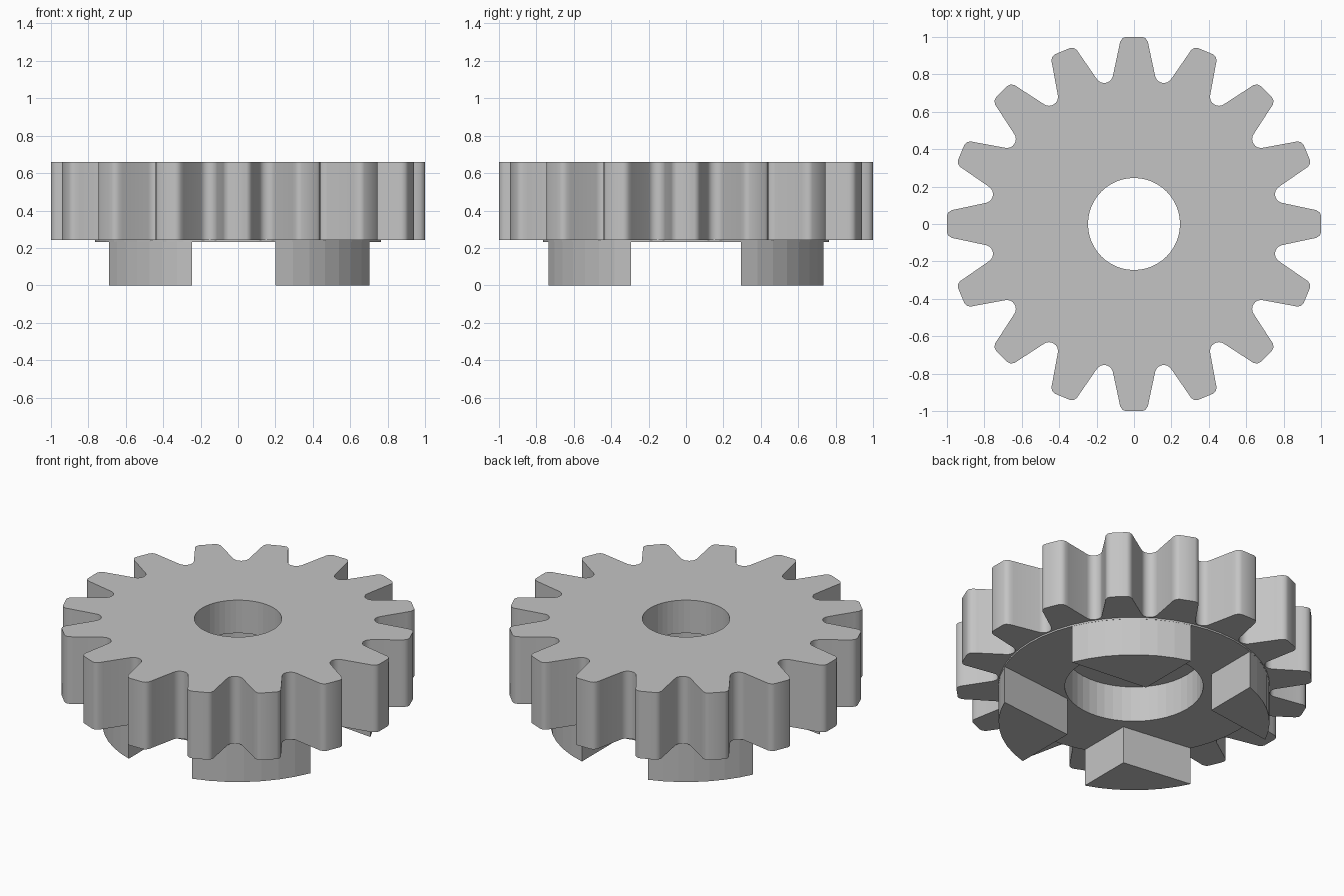
import bpy, bmesh, math

if "Cube" in bpy.data.objects:
    bpy.data.objects.remove(bpy.data.objects["Cube"])

SEG = 48
steel = bpy.data.materials.new("plain_grey")
steel.diffuse_color = (0.55, 0.55, 0.55, 1)
steel.use_nodes = True
steel.node_tree.nodes["Principled BSDF"].inputs["Base Color"].default_value = steel.diffuse_color


def finish(bm, name):
    bmesh.ops.recalc_face_normals(bm, faces=bm.faces[:])
    me = bpy.data.meshes.new(name)
    bm.to_mesh(me)
    bm.free()
    me.materials.append(steel)
    ob = bpy.data.objects.new(name, me)
    bpy.context.collection.objects.link(ob)
    return ob


def ring(bm, pts, z):
    vs = [bm.verts.new((x, y, z)) for x, y in pts]
    es = [bm.edges.new((vs[i - 1], vs[i])) for i in range(len(vs))]
    return vs, es


def bridge(bm, a, b, smooth=False):
    n = len(a[0])
    for i in range(n):
        j = (i + 1) % n
        f = bm.faces.new((a[0][i], a[0][j], b[0][j], b[0][i]))
        f.smooth = smooth


def circle(r):
    return [(r * math.cos(2 * math.pi * i / SEG), r * math.sin(2 * math.pi * i / SEG))
            for i in range(SEG)]


# half tooth profile (pointing up): tip, rounded corner, flank, root fillet
half = [(0.045, 1.0), (0.062, 0.993), (0.074, 0.975), (0.079, 0.95)]
for k in range(5):
    a = math.radians(192 + (258.75 - 192) * k / 4)
    half.append((0.159 + 0.047 * math.cos(a), 0.801 + 0.047 * math.sin(a)))
# the root midpoint is shared with the next tooth, so drop it on one side
tooth = [(-x, y) for x, y in reversed(half[:-1])] + half
profile = []
for k in range(16):
    c, s = math.cos(-k * math.pi / 8), math.sin(-k * math.pi / 8)
    profile += [(x * c - y * s, x * s + y * c) for x, y in tooth]

# gear wheel with stepped bore and a thin raised disc underneath
bm = bmesh.new()
outer_top, outer_low = ring(bm, profile, 0.66), ring(bm, profile, 0.243)
disc_top, disc_low = ring(bm, circle(0.764), 0.243), ring(bm, circle(0.764), 0.233)
bore_low, bore_mid = ring(bm, circle(0.39), 0.233), ring(bm, circle(0.39), 0.455)
hole_low, hole_top = ring(bm, circle(0.246), 0.455), ring(bm, circle(0.246), 0.66)
bridge(bm, outer_top, outer_low, True)
for a, b in ((disc_top, disc_low), (disc_low, bore_low), (bore_low, bore_mid),
             (bore_mid, hole_low), (hole_low, hole_top)):
    bridge(bm, a, b)
for a, b in ((outer_top, hole_top), (outer_low, disc_top)):
    bmesh.ops.triangle_fill(bm, use_beauty=True, edges=a[1] + b[1])
finish(bm, "gear_wheel")

# four drive lugs: inner corner, then an arc along the disc rim
R = 0.763
for side, tip, a_end, b_end in (
        ("right", (0.2, 0.345), (0.705, 0.295), (0.2, 0.737)),
        ("left", (-0.245, 0.385), (-0.69, 0.326), (-0.245, 0.723))):
    for where, sy in (("back", 1), ("front", -1)):
        a0 = math.atan2(a_end[1], a_end[0])
        a1 = math.atan2(b_end[1], b_end[0])
        pts = [tip] + [(R * math.cos(a0 + (a1 - a0) * i / 7),
                        R * math.sin(a0 + (a1 - a0) * i / 7)) for i in range(8)]
        pts = [(x, y * sy) for x, y in pts]
        bm = bmesh.new()
        low, top = ring(bm, pts, 0), ring(bm, pts, 0.238)
        bridge(bm, low, top)
        bm.faces.new(low[0])
        bm.faces.new(top[0])
        finish(bm, f"drive_lug_{where}_{side}")
